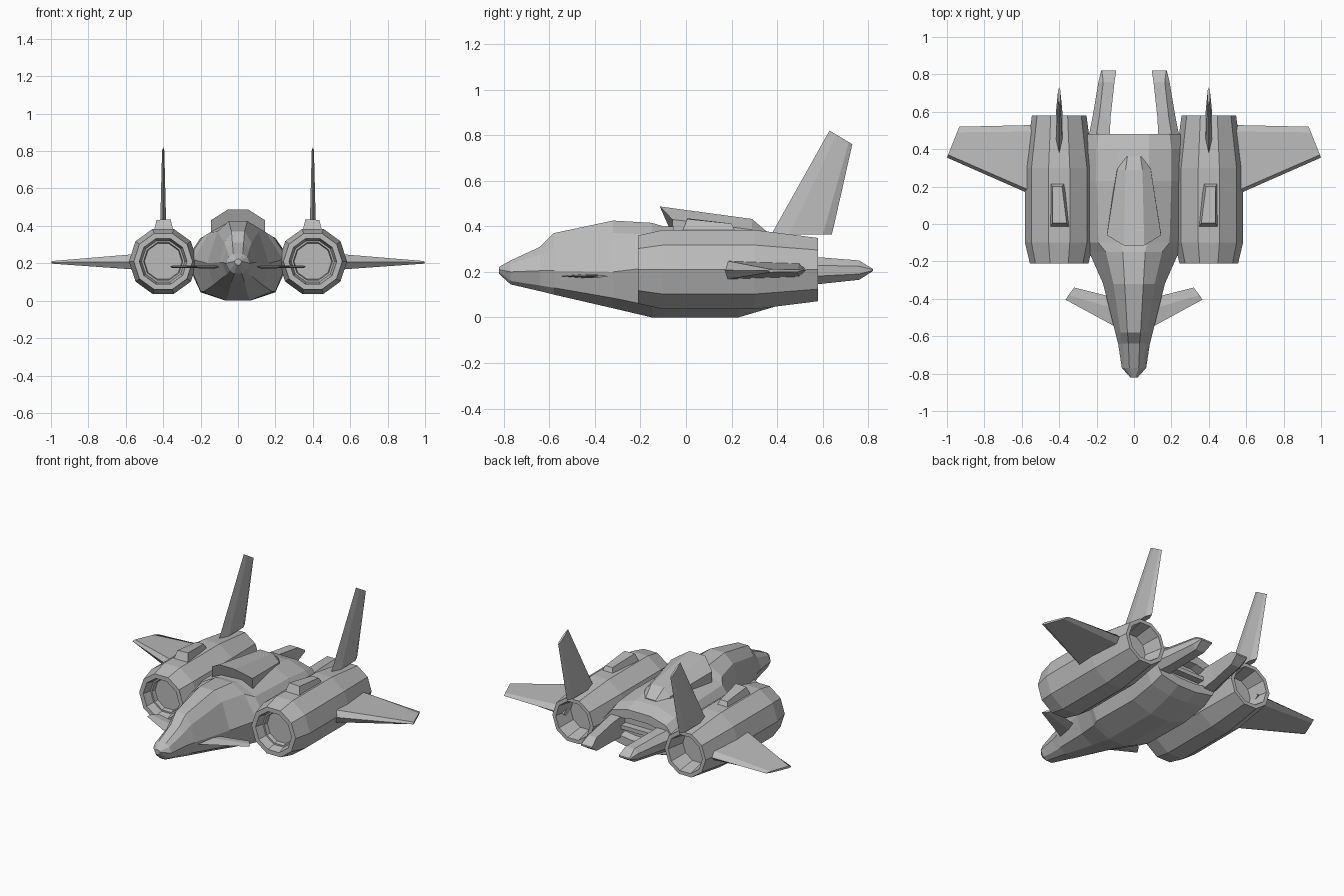
import bpy, bmesh, math

cube = bpy.data.objects.get("Cube")
if cube:
    bpy.data.objects.remove(cube, do_unlink=True)

grey = bpy.data.materials.new("hull grey")
grey.use_nodes = True
grey.diffuse_color = (0.5, 0.5, 0.5, 1)
grey.node_tree.nodes["Principled BSDF"].inputs["Base Color"].default_value = grey.diffuse_color


def loft(name, rings, mirror=False, recess=None):
    """Skin a row of equal-length rings, cap both ends, optionally sink the last cap."""
    bm = bmesh.new()
    loops = [[bm.verts.new(p) for p in ring] for ring in rings]
    n = len(loops[0])
    for a, b in zip(loops, loops[1:]):
        for i in range(n):
            j = (i + 1) % n
            bm.faces.new((a[i], a[j], b[j], b[i]))
    bm.faces.new(loops[0])
    last = bm.faces.new(loops[-1])
    bmesh.ops.recalc_face_normals(bm, faces=bm.faces)
    if recess:
        bmesh.ops.inset_region(bm, faces=[last], thickness=recess[0])
        bmesh.ops.inset_region(bm, faces=[last], thickness=0.01, depth=-recess[1])
    mesh = bpy.data.meshes.new(name)
    bm.to_mesh(mesh)
    bm.free()
    mesh.materials.append(grey)
    obj = bpy.data.objects.new(name, mesh)
    bpy.context.collection.objects.link(obj)
    if mirror:
        obj.modifiers.new("other side", "MIRROR")
    return obj


def section(y, half):
    """Full ring at y from half-outline points (x, z), listed top to bottom."""
    return [(x, y, z) for x, z in half] + [(-x, y, z) for x, z in reversed(half)]


# Faceted fuselage with a sunken rear panel
loft("fuselage", [section(y, h) for y, h in [
    (-0.82, [(.008, .222), (.015, .216), (.02, .21), (.015, .2), (.008, .19)]),
    (-0.77, [(.025, .25), (.05, .235), (.065, .2), (.045, .16), (.02, .145)]),
    (-0.64, [(.03, .31), (.06, .275), (.085, .205), (.06, .14), (.03, .115)]),
    (-0.58, [(.035, .37), (.072, .31), (.1, .205), (.075, .13), (.035, .1)]),
    (-0.32, [(.05, .425), (.11, .37), (.165, .2), (.13, .085), (.05, .04)]),
    (-0.15, [(.06, .415), (.15, .365), (.24, .22), (.18, .05), (.065, 0)]),
    (-0.1, [(.07, .4), (.19, .34), (.27, .22), (.2, .05), (.065, 0)]),
    (0.23, [(.08, .39), (.2, .335), (.28, .22), (.2, .045), (.065, 0)]),
    (0.4, [(.08, .36), (.2, .32), (.28, .22), (.2, .075), (.065, .05)]),
    (0.48, [(.08, .33), (.19, .3), (.26, .22), (.19, .11), (.065, .085)]),
]], recess=(0.055, 0.05))
loft("rear_crossbar", [section(y, [(.13, .215), (.13, .19)]) for y in (.42, .475)])

# Raised block on the back with a leaning front
loft("dorsal_block", [
    [(.145, -.055, .35), (.145, -.06, .43), (.055, -.115, .487),
     (-.055, -.115, .487), (-.145, -.06, .43), (-.145, -.055, .35)],
    section(.29, [(.095, .34), (.09, .385), (.045, .432)])[:3]
    + section(.29, [(.095, .34), (.09, .385), (.045, .432)])[3:],
    section(.36, [(.05, .34), (.045, .36), (.035, .372)]),
])

# Ten-sided engine pods: outer skin with hollow intake and exhaust
pod = [(-.13, .1), (-.155, .105), (-.155, .115), (-.21, .128), (-.21, .157), (-.1, .183),
       (.3, .183), (.58, .146), (.58, .122), (.46, .1)]
loft("engine_pod", [[(.4 + r * math.cos(k * math.tau / 10), y, .21 + r * math.sin(k * math.tau / 10))
                     for k in range(10)] for y, r in pod], mirror=True)

# Small wedge blisters on the pods
loft("pod_blister", [
    [(.345, -.02, .37), (.45, -.02, .37), (.45, .22, .37), (.37, .22, .37)],
    [(.36, .005, .435), (.435, .005, .432), (.435, .2, .412), (.385, .2, .412)],
], mirror=True)


def wing_ring(x, front, back, lead, trail, z, t):
    """Six-sided aerofoil with narrow bevels at both edges."""
    a, b = front + lead, back - trail
    return [(x, front, z), (x, a, z + t), (x, b, z + t * .7),
            (x, back, z), (x, b, z - t * .7), (x, a, z - t)]


# Main wings; the tip ring slants so the trailing corner sits inboard
root = wing_ring(.5, .135, .53, .02, .035, .208, .045)
tip = [(1 - (y - .355) * .4, y, z) for x, y, z in wing_ring(1, .355, .52, .015, .03, .205, .007)]
loft("main_wing", [root, tip], mirror=True)

# Small forward wings
loft("forward_wing", [
    [(.08, -.56, .181), (.08, -.46, .19), (.08, -.4, .181), (.08, -.46, .172)],
    [(.365, -.405, .181), (.35, -.38, .187), (.32, -.34, .181), (.35, -.38, .175)],
], mirror=True)


def fin_ring(front, back, t):
    """Slim diamond-like ring between two (y, z) edge points."""
    def at(f, dx):
        return (.4 + dx, front[0] + (back[0] - front[0]) * f, front[1] + (back[1] - front[1]) * f)
    return [at(0, 0), at(.3, t), at(.85, t), at(1, 0), at(.85, -t), at(.3, -t)]


# Tall swept tail fins
loft("tail_fin", [fin_ring((.375, .365), (.64, .365), .017),
                  fin_ring((.4, .41), (.65, .405), .016),
                  fin_ring((.63, .82), (.73, .76), .006)], mirror=True)


def boom_ring(y, x0, x1, z0, z1):
    c = (z1 - z0) * .3
    return [(x0, y, z0), (x1 - c, y, z0), (x1, y, z0 + c), (x1, y, z1 - c), (x1 - c, y, z1), (x0, y, z1)]


# Twin tail booms ending in a wedge
loft("tail_boom", [boom_ring(.38, .135, .26, .13, .275),
                   boom_ring(.57, .125, .222, .145, .265),
                   boom_ring(.76, .104, .19, .165, .25),
                   boom_ring(.82, .095, .175, .203, .213)], mirror=True)
